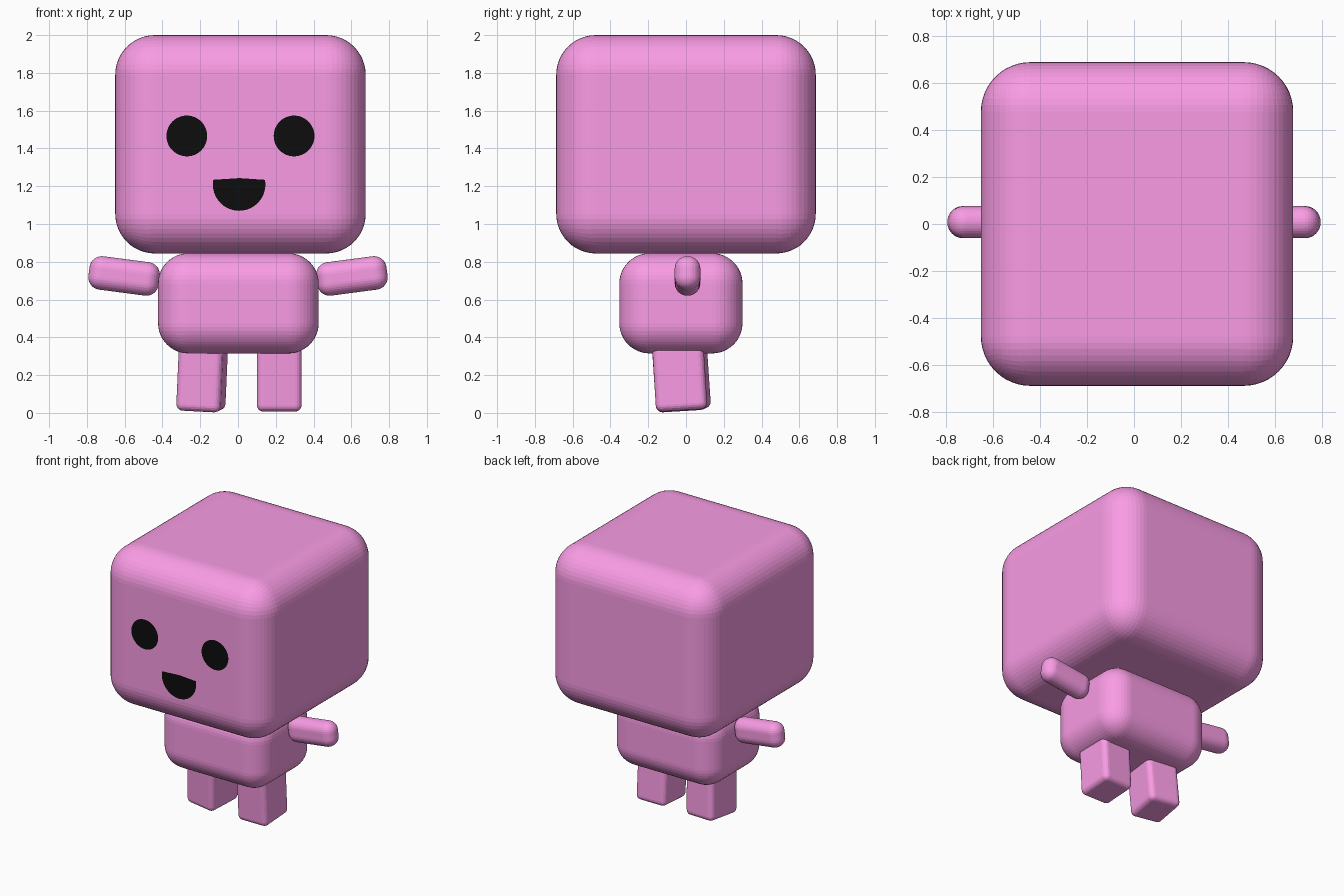
import bpy
import bmesh
from math import radians, sin, cos, pi, asin

if "Cube" in bpy.data.objects:
    bpy.data.objects.remove(bpy.data.objects["Cube"])


def material(name, color):
    m = bpy.data.materials.new(name)
    m.diffuse_color = color
    m.use_nodes = True
    m.node_tree.nodes["Principled BSDF"].inputs["Base Color"].default_value = m.diffuse_color
    return m


PINK = material("pink", (0.95, 0.33, 0.78, 1))
BLACK = material("black", (0.004, 0.004, 0.004, 1))


def add_object(name, bm, mat, loc=(0, 0, 0), rot=(0, 0, 0)):
    mesh = bpy.data.meshes.new(name)
    bm.to_mesh(mesh)
    bm.free()
    mesh.materials.append(mat)
    ob = bpy.data.objects.new(name, mesh)
    ob.location = loc
    ob.rotation_euler = [radians(a) for a in rot]
    bpy.context.collection.objects.link(ob)
    return ob


def rounded_box(name, center, size, radius, segments, rot=(0, 0, 0)):
    bm = bmesh.new()
    bmesh.ops.create_cube(bm, size=1)
    bmesh.ops.scale(bm, vec=size, verts=bm.verts)
    ob = add_object(name, bm, PINK, center, rot)
    bevel = ob.modifiers.new("rounding", 'BEVEL')
    bevel.width = radius
    bevel.segments = segments
    return ob


def face_patch(name, points, y):
    bm = bmesh.new()
    bm.faces.new([bm.verts.new((x, y, z)) for x, z in points])
    return add_object(name, bm, BLACK)


# Head and body
rounded_box("head", (0.013, 0, 1.422), (1.326, 1.374, 1.156), 0.21, 12)
rounded_box("body", (0.002, -0.027, 0.58), (0.85, 0.652, 0.53), 0.16, 12)

# Arms, raised slightly outward
for side, label in ((1, "left"), (-1, "right")):
    rounded_box(label + "_arm", (side * 0.603, 0.008, 0.725),
                (0.375, 0.136, 0.178), 0.066, 8, (0, -side * 7.5, 0))

# Legs, each with its own small tilt
LEG = (0.237, 0.272, 0.35)
rounded_box("left_leg", (0.218, -0.033, 0.188), LEG, 0.035, 5, (3.5, 0, 0))
rounded_box("right_leg", (-0.19, -0.024, 0.188), LEG, 0.035, 5, (3.5, 3, -7))

# Eyes
FACE_Y = -0.690
for side, label in ((1, "left"), (-1, "right")):
    cx = 0.013 + side * 0.284
    face_patch(label + "_eye",
               [(cx + 0.108 * cos(2 * pi * i / 48), 1.466 + 0.108 * sin(2 * pi * i / 48))
                for i in range(48)], FACE_Y)

# Mouth: circle cut off just above its centre
start = asin(0.025 / 0.139)
sweep = pi + 2 * start
face_patch("mouth",
           [(0.006 + 0.139 * cos(pi - start + sweep * i / 32),
             1.209 + 0.139 * sin(pi - start + sweep * i / 32)) for i in range(33)]
           + [(0.006, 1.243)], FACE_Y)
